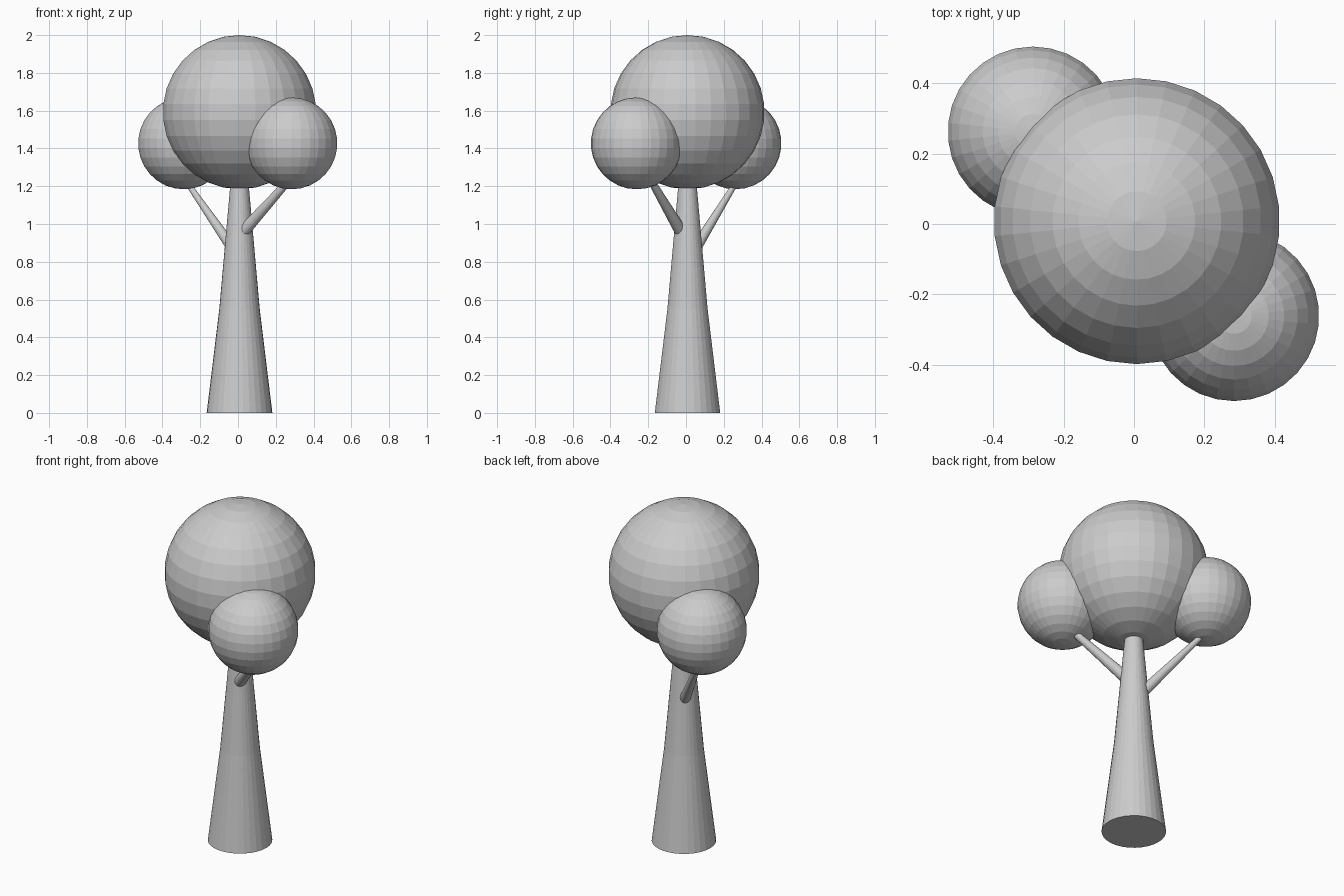
import bpy, bmesh, math
from mathutils import Vector

if "Cube" in bpy.data.objects:
    bpy.data.objects.remove(bpy.data.objects["Cube"])


def finish(name, bm):
    bmesh.ops.recalc_face_normals(bm, faces=bm.faces)
    mesh = bpy.data.meshes.new(name)
    bm.to_mesh(mesh)
    bm.free()
    obj = bpy.data.objects.new(name, mesh)
    bpy.context.collection.objects.link(obj)
    return obj


def tapered_tube(name, stations, sides):
    """Skin rings of (centre, radius) into a capped tube."""
    bm = bmesh.new()
    axis = (Vector(stations[-1][0]) - Vector(stations[0][0])).normalized()
    turn = axis.to_track_quat('Z', 'Y')
    rings = []
    for centre, r in stations:
        rings.append([bm.verts.new(Vector(centre) + turn @ Vector((
            r * math.cos(math.tau * i / sides), r * math.sin(math.tau * i / sides), 0)))
            for i in range(sides)])
    for a, b in zip(rings, rings[1:]):
        for i in range(sides):
            j = (i + 1) % sides
            bm.faces.new((a[i], a[j], b[j], b[i]))
    bm.faces.new(rings[0][::-1])
    bm.faces.new(rings[-1])
    return finish(name, bm)


def foliage(name, centre, radius):
    bm = bmesh.new()
    bmesh.ops.create_uvsphere(bm, u_segments=30, v_segments=15, radius=radius)
    bmesh.ops.translate(bm, verts=bm.verts, vec=centre)
    return finish(name, bm)


C = 0.008  # trunk and crown sit a touch off centre

# Trunk
tapered_tube("trunk", [((C, C, 0), 0.174), ((C, C, 0.55), 0.107), ((C, C, 1.25), 0.045)], 30)

# Branches
tapered_tube("front_branch", [((0.01, -0.015, 0.94), 0.034), ((0.27, -0.185, 1.23), 0.019)], 16)
tapered_tube("back_branch", [((0.0, 0.025, 0.83), 0.032), ((-0.27, 0.265, 1.22), 0.014)], 16)

# Foliage balls
foliage("crown", (C, C, 1.592), 0.408)
foliage("front_foliage", (0.284, -0.261, 1.427), 0.243)
foliage("back_foliage", (-0.287, 0.262, 1.427), 0.243)
